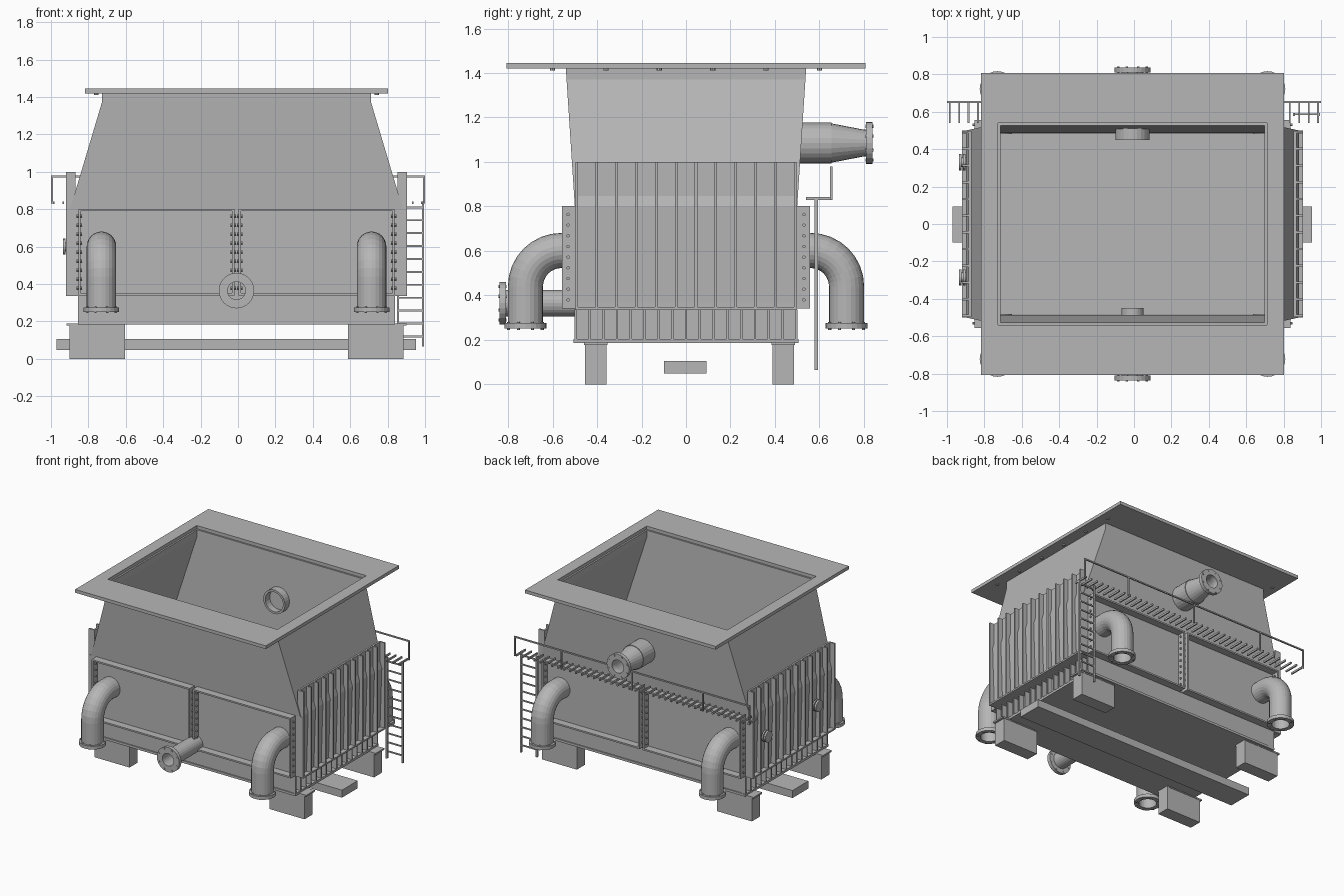
import bpy, bmesh
from math import sin, cos, pi
from mathutils import Matrix, Vector

if "Cube" in bpy.data.objects:
    bpy.data.objects.remove(bpy.data.objects["Cube"])

CX = -0.008  # body centreline

grey = bpy.data.materials.new("plain grey")
grey.use_nodes = True
grey.diffuse_color = (0.47, 0.47, 0.47, 1)
grey.node_tree.nodes["Principled BSDF"].inputs["Base Color"].default_value = grey.diffuse_color


def finish(name, bm):
    bmesh.ops.recalc_face_normals(bm, faces=bm.faces[:])
    mesh = bpy.data.meshes.new(name)
    bm.to_mesh(mesh)
    bm.free()
    mesh.materials.append(grey)
    ob = bpy.data.objects.new(name, mesh)
    bpy.context.collection.objects.link(ob)
    return ob


def box(bm, x0, x1, y0, y1, z0, z1):
    size = Matrix.Diagonal((x1 - x0, y1 - y0, z1 - z0, 1))
    mid = Matrix.Translation(((x0 + x1) / 2, (y0 + y1) / 2, (z0 + z1) / 2))
    bmesh.ops.create_cube(bm, size=1, matrix=mid @ size)


def disc(bm, centre, axis, r, depth, sides=8):
    turn = Vector(axis).to_track_quat('Z', 'Y').to_matrix().to_4x4()
    bmesh.ops.create_cone(bm, cap_ends=True, segments=sides, radius1=r, radius2=r,
                          depth=depth, matrix=Matrix.Translation(centre) @ turn)


def loft(bm, rings, closed=False, cap=False):
    loops = [[bm.verts.new(p) for p in ring] for ring in rings]
    pairs = list(zip(loops, loops[1:])) + ([(loops[-1], loops[0])] if closed else [])
    n = len(loops[0])
    for a, b in pairs:
        for i in range(n):
            j = (i + 1) % n
            bm.faces.new((a[i], a[j], b[j], b[i]))
    if cap:
        bm.faces.new(loops[0])
        bm.faces.new(loops[-1])


def rect(hx, hy, z):
    return [(CX + sx * hx, sy * hy, z) for sx, sy in ((-1, -1), (1, -1), (1, 1), (-1, 1))]


def pipe(name, x, stations, closed, bolts_at, axis):
    """Sweep circles along stations (y, z, direction angle, radius)."""
    bm = bmesh.new()
    turns = [2 * pi * k / 24 for k in range(24)]
    loft(bm, [[(x + r * cos(t), y - sin(a) * r * sin(t), z + cos(a) * r * sin(t))
               for t in turns] for y, z, a, r in stations], closed, not closed)
    # flange bolts on both faces
    across = Vector(axis).cross((1, 0, 0))
    for k in range(8):
        t = 2 * pi * (k + 0.5) / 8
        spot = Vector(bolts_at) + 0.082 * (Vector((1, 0, 0)) * cos(t) + across * sin(t))
        disc(bm, spot, axis, 0.007, 0.036, 6)
    return finish(name, bm)


# Hopper and lower body shell
bm = bmesh.new()
loft(bm, [rect(0.81, 0.497, 0.2), rect(0.81, 0.497, 0.34), rect(0.875, 0.5, 0.34),
          rect(0.89, 0.5, 0.8), rect(0.72, 0.537, 1.37), rect(0.72, 0.54, 1.42)])
shell = finish("hopper_shell", bm)
wall = shell.modifiers.new("wall", 'SOLIDIFY')
wall.thickness = 0.02
wall.offset = -1

# Wide flange around the opening
bm = bmesh.new()
loft(bm, [rect(0.81, 0.808, 1.42), rect(0.81, 0.808, 1.445),
          rect(0.72, 0.54, 1.445), rect(0.72, 0.54, 1.42)], closed=True)
finish("top_flange", bm)
bm = bmesh.new()
for s in (-1, 1):
    for k in range(6):
        disc(bm, (CX + s * 0.75, -0.6 + k * 0.24, 1.417), (0, 0, 1), 0.012, 0.01)
finish("flange_bolts", bm)

# Base: floor plate, end plates, leg blocks, leg plates and centre beam
bm = bmesh.new()
box(bm, CX - 0.848, CX + 0.848, -0.505, 0.505, 0.185, 0.203)
finish("floor_plate", bm)
bm = bmesh.new()
plates = bmesh.new()
for s in (-1, 1):
    for y in (-0.406, 0.437):
        xs = sorted((CX + s * 0.595, CX + s * 0.892))
        box(bm, *xs, y - 0.049, y + 0.049, 0, 0.18)
        xs = sorted((CX + s * 0.595, CX + s * 0.908))
        box(plates, *xs, y - 0.052, y + 0.052, 0.178, 0.19)
finish("leg_blocks", bm)
finish("leg_plates", plates)
bm = bmesh.new()
box(bm, -0.97, 0.952, -0.098, 0.093, 0.048, 0.106)
finish("centre_beam", bm)

# Side walls with vertical ribs, and smaller ribs on the base
ribs, walls, base_ribs = bmesh.new(), bmesh.new(), bmesh.new()
for s in (-1, 1):
    def span(a, b):
        return sorted((CX + s * a, CX + s * b))
    box(walls, *span(0.862, 0.876), -0.497, 0.497, 0.34, 1.0)
    box(walls, *span(0.81, 0.912), -0.497, 0.497, 0.335, 0.347)
    for k in range(12):
        y = -0.491 + k * 0.0893
        box(ribs, *span(0.87, 0.912), y - 0.006, y + 0.006, 0.34, 1.0)
    for k in range(17):
        y = -0.496 + k * 0.062
        box(base_ribs, *span(0.8, 0.848), y - 0.005, y + 0.005, 0.2, 0.336)
finish("side_walls", walls)
finish("side_ribs", ribs)
finish("base_ribs", base_ribs)

# Front and back panels: frame flanges with bolt rows
frames, bolts = bmesh.new(), bmesh.new()
for s in (-1, 1):
    ys = sorted((s * 0.49, s * 0.557))
    for side in (-1, 1):
        inner, outer = CX + side * 0.018, CX + side * 0.84
        for x in (inner, outer):
            box(frames, x - 0.006, x + 0.006, *ys, 0.34, 0.802)
            for k in range(9):
                disc(bolts, (x, s * 0.53, 0.38 + k * 0.048), (1, 0, 0), 0.008, 0.03, 6)
        xs = sorted((inner, outer))
        for z in (0.346, 0.796):
            box(frames, *xs, *ys, z - 0.006, z + 0.006)
    # outer corner closing plates
    for side in (-1, 1):
        xs = sorted((CX + side * 0.84, CX + side * 0.912))
        box(frames, *xs, *sorted((s * 0.485, s * 0.5)), 0.34, 0.802)
finish("panel_frames", frames)
finish("panel_bolts", bolts)

# Four elbow pipes turning down to bolted flanges
for s, end in ((-1, "front"), (1, "back")):
    for x, side in ((CX - 0.722, "right"), (CX + 0.722, "left")):
        st = [(s * 0.48, 0.6, pi / 2 - s * pi / 2, 0.079)]
        for k in range(9):
            t = pi / 2 * k / 8
            st.append((s * (0.56 + 0.162 * sin(t)), 0.44 + 0.162 * cos(t),
                       pi / 2 - s * (pi / 2 + t), 0.079))
        y, _, a, _ = st[-1]
        for z, r in ((0.275, 0.079), (0.275, 0.095), (0.25, 0.095), (0.25, 0.062), (0.44, 0.062)):
            st.append((y, z, a, r))
        pipe(f"{end}_{side}_elbow", x, st, False, (x, y, 0.262), (0, 0, 1))

# Low outlet at the front and tapered inlet at the back
low = [(-0.45, 0.06), (-0.81, 0.06), (-0.81, 0.095), (-0.838, 0.095), (-0.838, 0.048), (-0.45, 0.048)]
pipe("front_outlet", CX, [(y, 0.365, 0, r) for y, r in low], True, (CX, -0.824, 0.365), (0, 1, 0))
high = [(0.45, 0.092), (0.655, 0.092), (0.655, 0.088), (0.8, 0.06), (0.81, 0.06), (0.81, 0.095),
        (0.838, 0.095), (0.838, 0.05), (0.8, 0.05), (0.655, 0.075), (0.45, 0.075)]
pipe("back_inlet", CX, [(y, 1.085, 0, r) for y, r in high], True, (CX, 0.824, 1.085), (0, 1, 0))

# Two small nozzles on the right side
bm = bmesh.new()
for y in (-0.285, 0.33):
    disc(bm, (-0.9, y, 0.6), (1, 0, 0), 0.026, 0.06, 16)
    disc(bm, (-0.928, y, 0.6), (1, 0, 0), 0.043, 0.014, 16)
    disc(bm, (-0.908, y, 0.6), (1, 0, 0), 0.043, 0.012, 16)
finish("side_nozzles", bm)

# Back walkway: grating bars, handrail and posts
bm = bmesh.new()
for k in range(40):
    x = -0.985 + k * 0.0505
    box(bm, x - 0.005, x + 0.005, 0.54, 0.655, 0.828, 0.842)
finish("walkway_bars", bm)
bm = bmesh.new()
box(bm, -1, 1, 0.648, 0.658, 0.97, 0.98)
for x in (-0.995, -0.6, 0, 0.6, 0.995):
    box(bm, x - 0.005, x + 0.005, 0.648, 0.658, 0.83, 0.98)
finish("handrail", bm)

# Ladder
bm = bmesh.new()
for x in (0.855, 0.989):
    box(bm, x - 0.006, x + 0.006, 0.578, 0.594, 0.065, 0.84)
for k in range(11):
    z = 0.12 + k * 0.069
    box(bm, 0.855, 0.989, 0.582, 0.59, z - 0.005, z + 0.005)
finish("ladder", bm)
